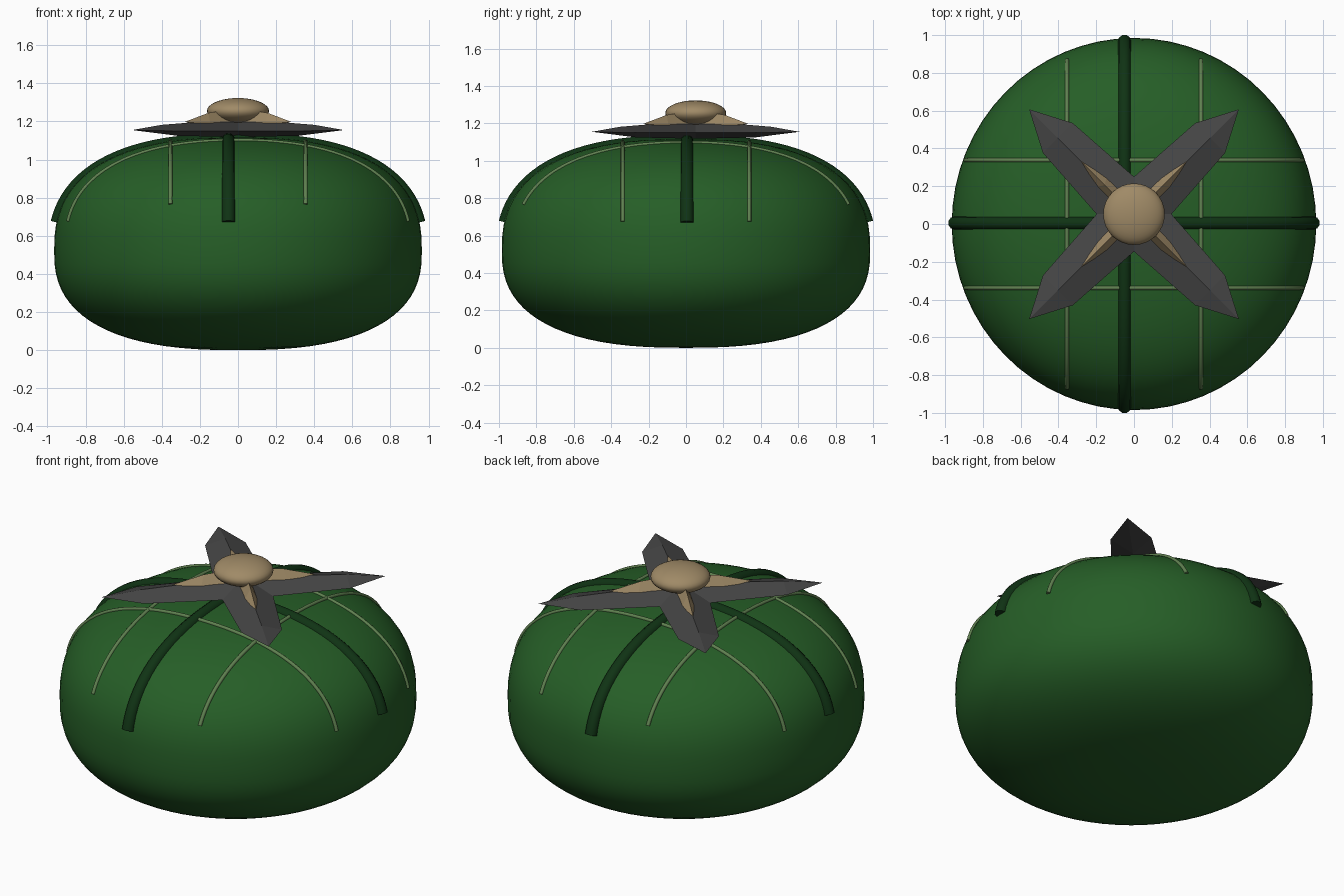
import bpy, bmesh, math
from mathutils import Matrix, Vector

if "Cube" in bpy.data.objects:
    bpy.data.objects.remove(bpy.data.objects["Cube"])

RX, RY, MID, UP, DOWN, POW = 0.965, 0.985, 0.52, 0.597, 0.52, 2.5


def material(name, rgb):
    m = bpy.data.materials.new(name)
    m.diffuse_color = (*rgb, 1)
    m.use_nodes = True
    m.node_tree.nodes["Principled BSDF"].inputs["Base Color"].default_value = m.diffuse_color
    return m


GREEN = material("body green", (0.019, 0.112, 0.02))
DARK = material("dark green", (0.005, 0.033, 0.007))
PALE = material("pale green", (0.115, 0.215, 0.08))
GREY = material("leaf grey", (0.06, 0.06, 0.06))
TAN = material("stem tan", (0.35, 0.255, 0.135))


def add_mesh(name, bm, mat, smooth=False):
    bmesh.ops.recalc_face_normals(bm, faces=bm.faces)
    me = bpy.data.meshes.new(name)
    bm.to_mesh(me)
    bm.free()
    me.materials.append(mat)
    for p in me.polygons:
        p.use_smooth = smooth
    ob = bpy.data.objects.new(name, me)
    bpy.context.collection.objects.link(ob)
    return ob


def surface_z(x, y):
    r = min(1, math.hypot(x / RX, y / RY))
    return MID + UP * (1 - r ** POW) ** (1 / POW)


# Squashed round body: sphere reshaped to a fuller cross-section
bm = bmesh.new()
bmesh.ops.create_uvsphere(bm, u_segments=64, v_segments=40, radius=1)
for v in bm.verts:
    rho = math.hypot(v.co.x, v.co.y)
    k = rho ** (2 / POW) / rho if rho > 1e-5 else 0
    h = abs(v.co.z) ** (2 / POW)
    v.co = (v.co.x * k * RX, v.co.y * k * RY,
            MID + UP * h if v.co.z > 0 else MID - DOWN * h)
add_mesh("body", bm, GREEN, True)


# Bands draped over the top of the body
def band(name, along_x, offset, reach, radius, mat, sink):
    cu = bpy.data.curves.new(name, 'CURVE')
    cu.dimensions = '3D'
    cu.bevel_depth = radius
    cu.bevel_resolution = 3
    cu.use_fill_caps = True
    n = 48
    sp = cu.splines.new('POLY')
    sp.points.add(n)
    for i, p in enumerate(sp.points):
        s = reach * math.sin(math.pi * (i / n - 0.5))
        x, y = (s, offset) if along_x else (offset, s)
        p.co = (x, y, surface_z(x, y) - sink, 1)
    cu.materials.append(mat)
    ob = bpy.data.objects.new(name, cu)
    bpy.context.collection.objects.link(ob)
    bpy.ops.object.select_all(action='DESELECT')
    ob.select_set(True)
    bpy.context.view_layer.objects.active = ob
    bpy.ops.object.convert(target='MESH')
    bpy.ops.object.shade_smooth_by_angle(angle=math.radians(50))


band("wide_band_x", True, 0.005, 0.95, 0.035, DARK, 0.012)
band("wide_band_y", False, -0.05, 0.968, 0.035, DARK, 0.012)
for side in (-1, 1):
    band("thin_band_x", True, side * 0.338, 0.892, 0.011, PALE, 0)
    band("thin_band_y", False, side * 0.355, 0.868, 0.011, PALE, 0)


# Pointed, ridged blade running outwards from the stem centre
def blade(name, angle, outline, top, bottom, mat):
    bm = bmesh.new()
    turn = Matrix.Translation((0, 0.052, 0)) @ Matrix.Rotation(angle, 4, 'Z')

    def vert(u, v, z):
        return bm.verts.new(turn @ Vector((u, v, z)))
    tip = vert(*outline[-1])
    ups = [vert(u, 0, z) for u, z in top]
    lows = [vert(u, 0, z) for u, z in bottom]
    for s in (-1, 1):
        rim = [vert(u, s * v, z) for u, v, z in outline[:-1]]
        for ridge in (ups, lows):
            bm.faces.new((ridge[0], rim[0], rim[1], ridge[1]))
            bm.faces.new((ridge[1], rim[1], tip))
        bm.faces.new((ups[0], rim[0], lows[0]))
    add_mesh(name, bm, mat)


for i in range(4):
    a = math.radians(45 + 90 * i)
    blade("leaf", a, [(0.14, 0.14, 1.15), (0.57, 0.112, 1.15), (0.785, 0, 1.155)],
          [(0, 1.215), (0.57, 1.182)], [(0, 1.118), (0.45, 1.125)], GREY)
    blade("stem_spike", a, [(0.05, 0.04, 1.19), (0.24, 0.036, 1.185), (0.395, 0, 1.198)],
          [(0.05, 1.265), (0.22, 1.245)], [(0.05, 1.17), (0.22, 1.17)], TAN)

# Flattened round stem cap
bm = bmesh.new()
bmesh.ops.create_uvsphere(bm, u_segments=32, v_segments=18, radius=1,
                          matrix=Matrix.Translation((0, 0.052, 1.255))
                          @ Matrix.Diagonal((0.163, 0.163, 0.068, 1)))
add_mesh("stem_cap", bm, TAN, True)
